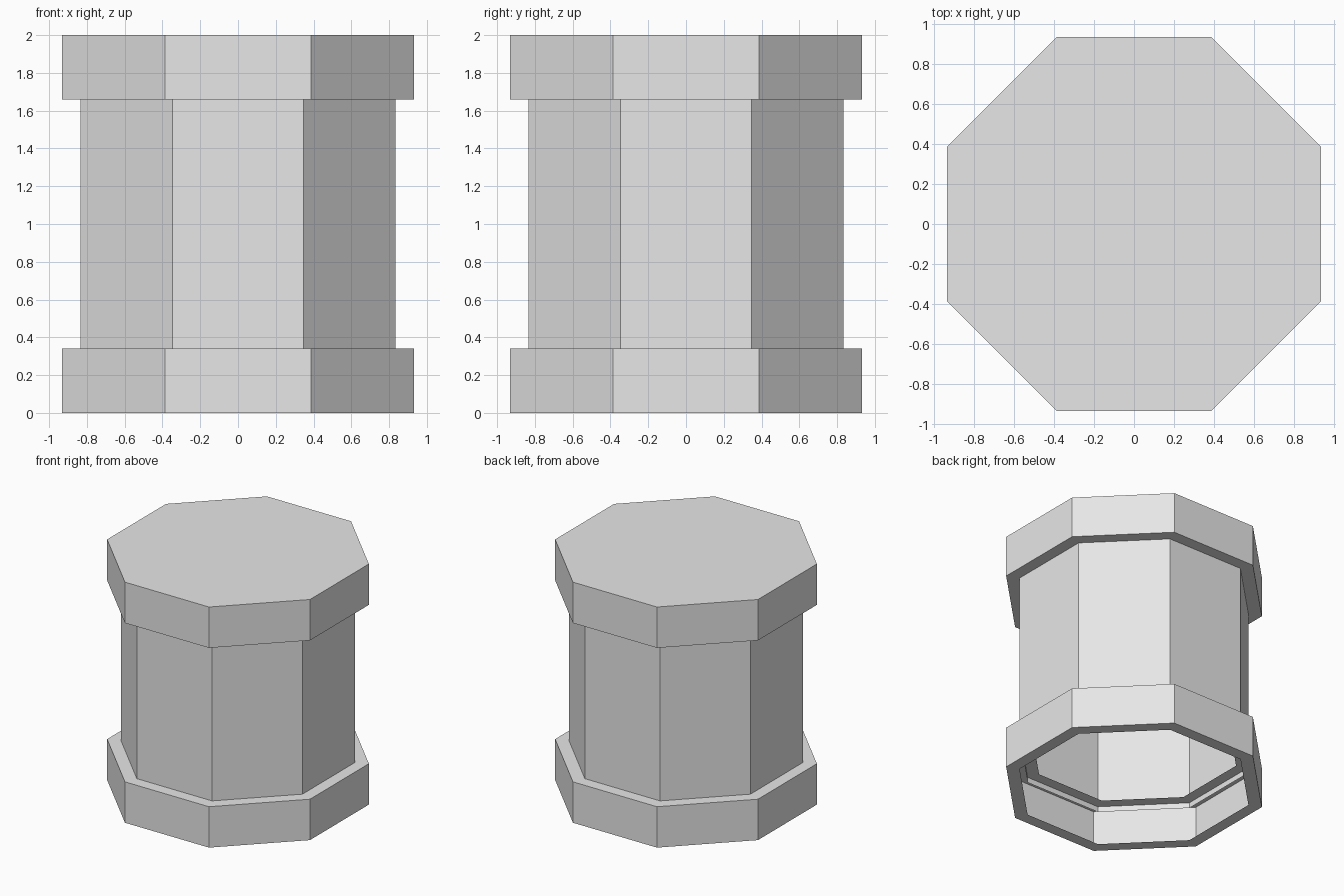
import bpy
import bmesh
import math

cube = bpy.data.objects.get("Cube")
if cube:
    bpy.data.objects.remove(cube, do_unlink=True)

SIDES = 8
HEIGHT = 2.0
RIM_R, BODY_R, HOLE_R = 0.933, 0.835, 0.745   # apothems
RIM_H = 0.34
LIP_Z, FLANGE_Z = 0.28, 0.325

grey = bpy.data.materials.new("light grey")
grey.use_nodes = True
grey.diffuse_color = (0.8, 0.8, 0.8, 1)
grey.node_tree.nodes["Principled BSDF"].inputs["Base Color"].default_value = (0.8, 0.8, 0.8, 1)


def octagon_shell(name, profile, cap=False):
    """Sweep (apothem, z) points round eight flat sides; cap closes the last ring."""
    bm = bmesh.new()
    rings = []
    for apothem, z in profile:
        r = apothem / math.cos(math.pi / SIDES)
        angles = [(i + 0.5) * math.tau / SIDES for i in range(SIDES)]
        rings.append([bm.verts.new((r * math.cos(a), r * math.sin(a), z)) for a in angles])
    for low, high in zip(rings, rings[1:]):
        for i in range(SIDES):
            j = (i + 1) % SIDES
            bm.faces.new((low[i], low[j], high[j], high[i]))
    if cap:
        bm.faces.new(rings[-1])
    mesh = bpy.data.meshes.new(name)
    bm.to_mesh(mesh)
    bm.free()
    mesh.materials.append(grey)
    obj = bpy.data.objects.new(name, mesh)
    bpy.context.collection.objects.link(obj)
    return obj


# Hollow foot ring, open underneath
octagon_shell("bottom_rim", [(BODY_R, 0), (RIM_R, 0), (RIM_R, RIM_H), (BODY_R, RIM_H)])

# Body wall, reaching a little way into both rims
octagon_shell("body_wall", [(BODY_R, LIP_Z), (BODY_R, HEIGHT - LIP_Z)])

# Flat inner flanges at both ends of the body
octagon_shell("bottom_flange", [(HOLE_R, FLANGE_Z), (BODY_R, FLANGE_Z)])
octagon_shell("top_flange", [(BODY_R, HEIGHT - FLANGE_Z), (HOLE_R, HEIGHT - FLANGE_Z)])

# Closed lid
octagon_shell("top_lid", [(BODY_R, HEIGHT - RIM_H), (RIM_R, HEIGHT - RIM_H), (RIM_R, HEIGHT)], cap=True)
